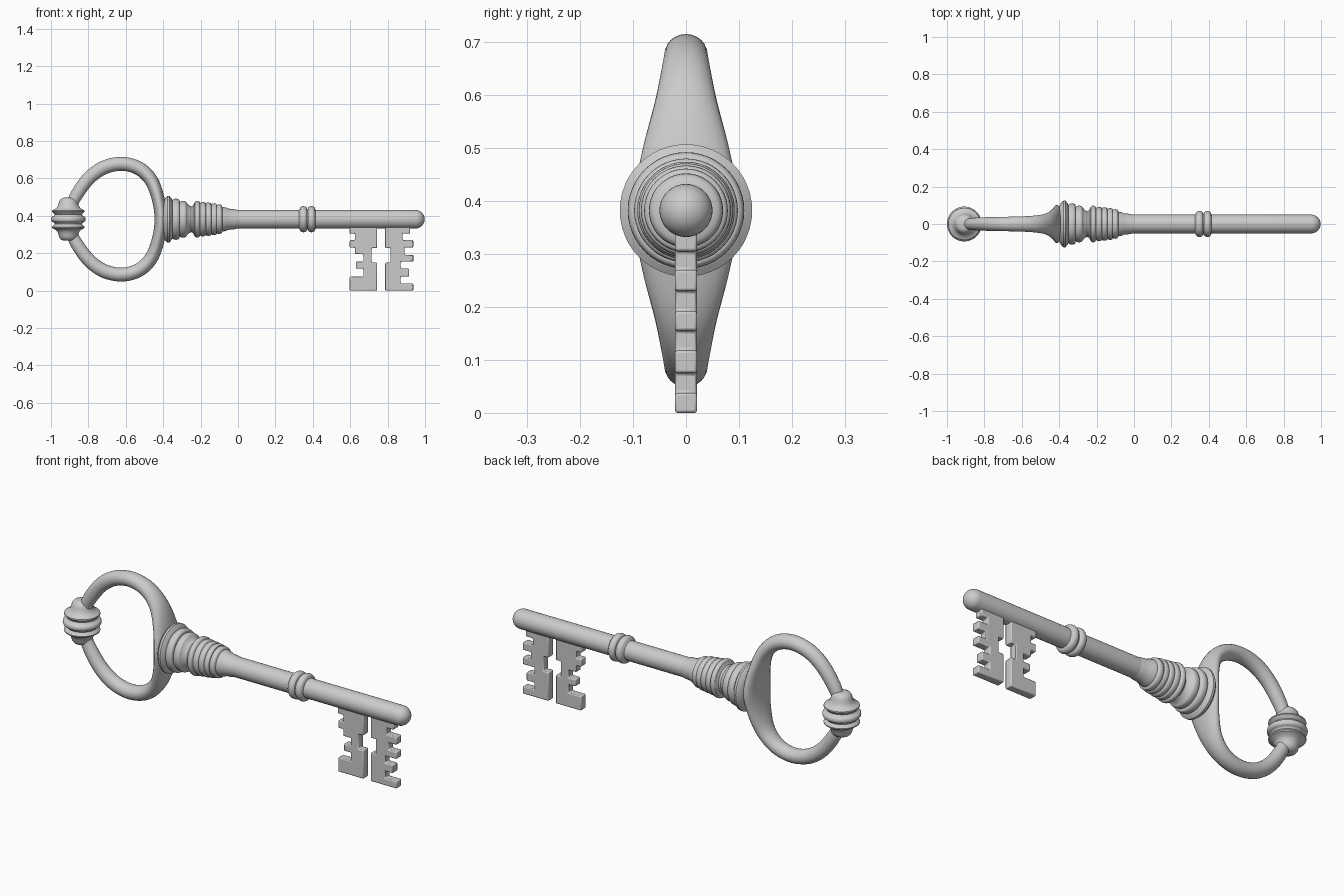
import bpy, bmesh
from math import cos, sin, pi
from mathutils import Vector

if "Cube" in bpy.data.objects:
    bpy.data.objects.remove(bpy.data.objects["Cube"])

AXIS_Z = 0.382


def finish(name, bm, angle=0.6):
    bmesh.ops.recalc_face_normals(bm, faces=bm.faces)
    me = bpy.data.meshes.new(name)
    bm.to_mesh(me)
    bm.free()
    ob = bpy.data.objects.new(name, me)
    bpy.context.collection.objects.link(ob)
    bpy.ops.object.select_all(action='DESELECT')
    ob.select_set(True)
    bpy.context.view_layer.objects.active = ob
    bpy.ops.object.shade_smooth_by_angle(angle=angle)
    return ob


def skin(bm, rings, closed=False):
    n = len(rings[0])
    count = len(rings) if closed else len(rings) - 1
    for i in range(count):
        a, b = rings[i], rings[(i + 1) % len(rings)]
        for j in range(n):
            k = (j + 1) % n
            bm.faces.new((a[j], a[k], b[k], b[j]))


def lathe(name, profile, origin, along, n=48):
    """Revolve (distance, radius) pairs around the x or z axis."""
    bm = bmesh.new()
    rings = []
    for d, r in profile:
        ring = []
        for j in range(n):
            c, s = r * cos(2 * pi * j / n), r * sin(2 * pi * j / n)
            p = Vector((d, c, s)) if along == 'x' else Vector((c, s, d))
            ring.append(bm.verts.new(Vector(origin) + p))
        rings.append(ring)
    skin(bm, rings)
    bm.faces.new(rings[0])
    bm.faces.new(rings[-1])
    return finish(name, bm)


def bead(centre, half, base, top, steps=8):
    """Half-round ridge for a lathe profile."""
    return [(centre - half * cos(pi * i / steps), base + (top - base) * sin(pi * i / steps))
            for i in range(steps + 1)]


# Shaft with a rounded tip
tip = [(0.948 + 0.05 * sin(t * pi / 20), 0.05 * cos(t * pi / 20)) for t in range(10)]
lathe('shaft', [(-0.40, 0.05), (0.35, 0.05)] + tip + [(0.998, 0.001)], (0, 0, AXIS_Z), 'x')

# Double ring on the shaft
lathe('shaft_ring', [(0.325, 0.049)] + bead(0.350, 0.019, 0.056, 0.070)
      + bead(0.393, 0.019, 0.056, 0.070) + [(0.415, 0.049)], (0, 0, AXIS_Z), 'x')

# Stepped tapering collar between the bow and the shaft
collar = [(-0.405, 0.085), (-0.388, 0.115), (-0.377, 0.125), (-0.366, 0.125), (-0.358, 0.114), (-0.352, 0.105)]
collar += bead(-0.332, 0.019, 0.100, 0.110)
collar += bead(-0.294, 0.018, 0.090, 0.098)
collar += [(-0.272, 0.085), (-0.262, 0.074), (-0.250, 0.069), (-0.240, 0.074), (-0.232, 0.090)]
collar += bead(-0.218, 0.013, 0.090, 0.098)
for x, r in ((-0.188, 0.092), (-0.158, 0.089), (-0.128, 0.085), (-0.101, 0.079)):
    collar += bead(x, 0.014, r - 0.006, r)
collar += [(-0.084, 0.066), (-0.065, 0.063), (-0.055, 0.057), (-0.02, 0.054), (0.0, 0.049)]
lathe('collar', collar, (0, 0, AXIS_Z), 'x')

# Bow loop: upper half as x, height, in-plane radius, y radius; mirrored below
half = [(-0.885, 0.0, .03, .03), (-0.885, 0.075, .03, .03), (-0.860, 0.135, .034, .033),
        (-0.795, 0.221, .036, .036), (-0.715, 0.277, .037, .038), (-0.620, 0.296, .037, .040),
        (-0.530, 0.272, .037, .045), (-0.464, 0.208, .036, .058), (-0.427, 0.110, .034, .083),
        (-0.412, 0.0, .034, .102)]
keys = [Vector(p) for p in half]
keys += [Vector((p[0], -p[1], p[2], p[3])) for p in half[-2:0:-1]]
path, N, SUB = [], len(keys), 6
for i in range(N):
    a, b, c, d = (keys[(i + k) % N] for k in (-1, 0, 1, 2))
    for s in range(SUB):
        t = s / SUB
        path.append(0.5 * (2 * b + (c - a) * t + (2 * a - 5 * b + 4 * c - d) * t * t
                           + (3 * b - a - 3 * c + d) * t ** 3))
bm = bmesh.new()
rings = []
for i, p in enumerate(path):
    q, o = path[(i + 1) % len(path)], path[i - 1]
    tan = Vector((q[0] - o[0], 0, q[1] - o[1])).normalized()
    out = Vector((tan.z, 0, -tan.x))
    rings.append([bm.verts.new(Vector((p[0], 0, AXIS_Z + p[1])) + out * p[2] * cos(2 * pi * j / 24)
                               + Vector((0, p[3] * sin(2 * pi * j / 24), 0))) for j in range(24)])
skin(bm, rings, closed=True)
finish('bow_loop', bm, 1.0)

# Turned knob at the far end of the bow
upper = [(0.020, 0.076), (0.026, 0.073), (0.033, 0.080), (0.041, 0.087), (0.047, 0.086), (0.052, 0.076),
         (0.060, 0.064), (0.068, 0.058), (0.084, 0.052), (0.096, 0.049), (0.108, 0.040), (0.115, 0.026)]
knob = [(-d, r) for d, r in reversed(upper)] + bead(0, 0.016, 0.080, 0.093) + upper
lathe('bow_knob', knob, (-0.907, 0, AXIS_Z), 'z')


# Bit plates with teeth on the outside and a half cross cut on the inside
def bit(name, inner, notch, teeth):
    pts = [(inner, 0), (inner, 0.15), (notch, 0.15), (notch, 0.228), (inner, 0.228), (inner, 0.345)]
    for x, hi, lo in teeth:
        pts += [(x, hi), (x, lo)]
    bm = bmesh.new()
    face = bm.faces.new([bm.verts.new((x, -0.021, z)) for x, z in pts])
    ext = bmesh.ops.extrude_face_region(bm, geom=[face])
    bmesh.ops.translate(bm, vec=(0, 0.042, 0),
                        verts=[v for v in ext['geom'] if isinstance(v, bmesh.types.BMVert)])
    ob = finish(name, bm)
    mod = ob.modifiers.new('soft_edges', 'BEVEL')
    mod.width, mod.segments = 0.005, 2


bit('bit_left', 0.744, 0.715,
    [(0.595, .345, .305), (0.625, .305, .270), (0.597, .270, .230), (0.625, .230, .195), (0.670, .195, .155),
     (0.630, .155, .118), (0.670, .118, .075), (0.597, .075, 0)])
bit('bit_right', 0.787, 0.816,
    [(0.920, .345, .305), (0.880, .305, .270), (0.937, .270, .230), (0.890, .230, .192), (0.937, .192, .155),
     (0.870, .155, .118), (0.915, .118, .075), (0.870, .075, .038), (0.937, .038, 0)])
